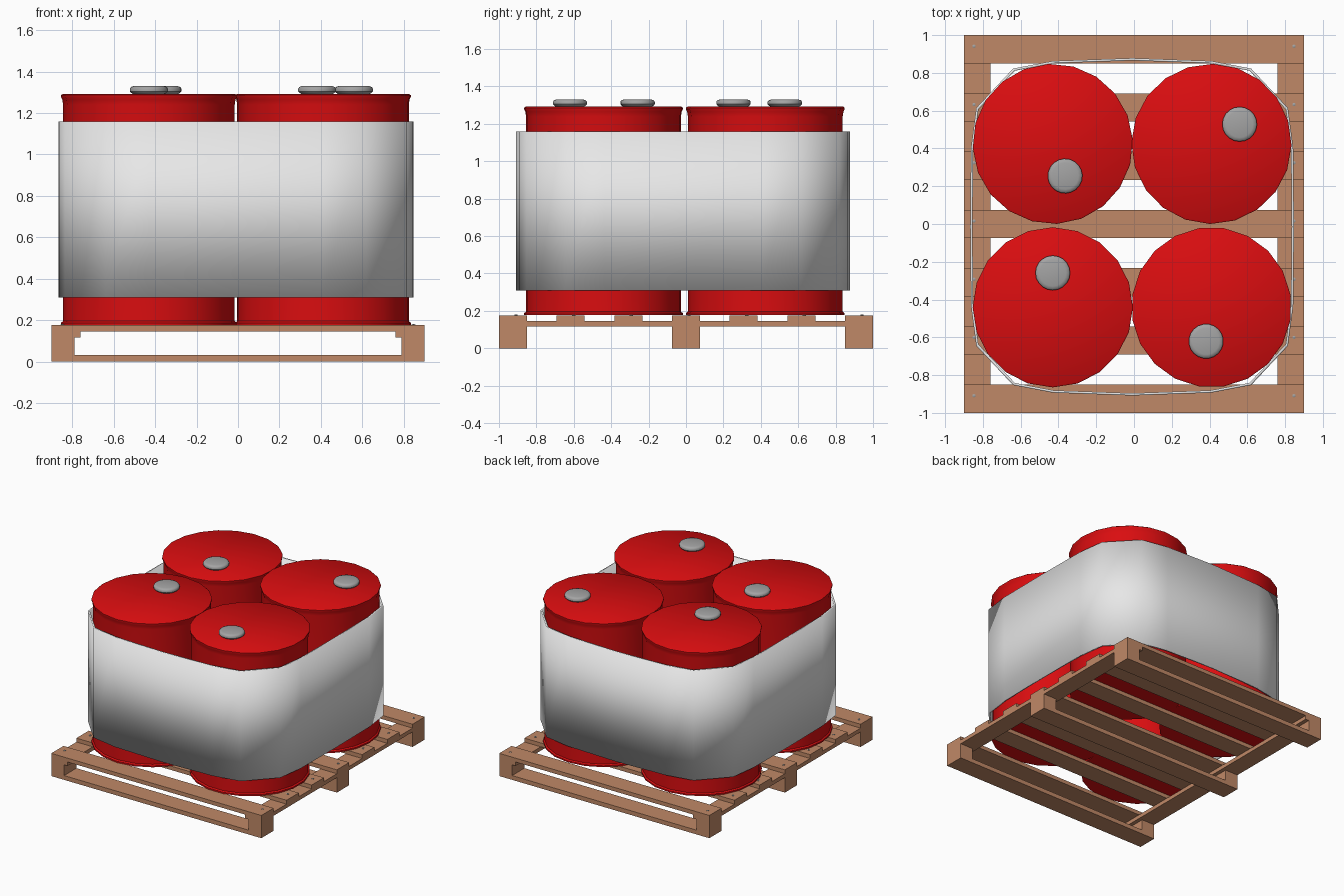
import bpy, bmesh, math

if "Cube" in bpy.data.objects:
    bpy.data.objects.remove(bpy.data.objects["Cube"])


def material(name, rgb):
    m = bpy.data.materials.new(name)
    m.diffuse_color = (*rgb, 1)
    m.use_nodes = True
    m.node_tree.nodes["Principled BSDF"].inputs["Base Color"].default_value = m.diffuse_color
    return m


WOOD = material("wood", (0.53, 0.25, 0.135))
RED = material("drum red", (0.70, 0.004, 0.005))
GREY = material("cap grey", (0.37, 0.37, 0.37))
FILM = material("wrap white", (0.82, 0.82, 0.82))


def finish(name, bm, mat, sharp_angle=None, smooth=True):
    bmesh.ops.recalc_face_normals(bm, faces=bm.faces)
    mesh = bpy.data.meshes.new(name)
    bm.to_mesh(mesh)
    bm.free()
    mesh.materials.append(mat)
    for p in mesh.polygons:
        p.use_smooth = smooth
    if sharp_angle:
        mesh.set_sharp_from_angle(angle=math.radians(sharp_angle))
    ob = bpy.data.objects.new(name, mesh)
    bpy.context.collection.objects.link(ob)
    return ob


def box(name, x0, x1, y0, y1, z0, z1):
    bm = bmesh.new()
    bmesh.ops.create_cube(bm, size=1)
    for v in bm.verts:
        v.co = ((x0 + x1) / 2 + v.co.x * (x1 - x0),
                (y0 + y1) / 2 + v.co.y * (y1 - y0),
                (z0 + z1) / 2 + v.co.z * (z1 - z0))
    finish(name, bm, WOOD, smooth=False)


def lathe(name, profile, sides, cx, cy, mat, turn=0.0):
    """Closed solid of revolution, flat at both ends."""
    bm = bmesh.new()
    rings = []
    for r, z in profile:
        rings.append([bm.verts.new((cx + r * math.cos(turn + math.tau * i / sides),
                                    cy + r * math.sin(turn + math.tau * i / sides), z))
                      for i in range(sides)])
    for a, b in zip(rings, rings[1:]):
        for i in range(sides):
            j = (i + 1) % sides
            bm.faces.new((a[i], a[j], b[j], b[i]))
    bm.faces.new(rings[0])
    bm.faces.new(rings[-1])
    finish(name, bm, mat, sharp_angle=40)


# Pallet: seven deck boards with a nail at each end
for k in range(7):
    y = -0.925 + k * 1.85 / 6
    box(f"deck_board_{k + 1}", -0.9, 0.9, y - 0.075, y + 0.075, 0.146, 0.176)
    for s in (-1, 1):
        lathe(f"nail_{k + 1}_{'left' if s < 0 else 'right'}",
              [(0.009, 0.17), (0.009, 0.179), (0.005, 0.181)], 8,
              s * 0.847, y + 0.016, GREY)

# Stringers under the deck
for s, side in ((-1, "left"), (1, "right")):
    x0, x1 = sorted((s * 0.76, s * 0.9))
    box(f"stringer_{side}", x0, x1, -1, 1, 0.116, 0.146)

# Blocks and bottom skids
for y, row in ((-0.925, "front"), (0, "middle"), (0.925, "back")):
    box(f"skid_{row}", -0.9, 0.9, y - 0.075, y + 0.075, 0, 0.033)
    for s, side in ((-1, "left"), (1, "right")):
        x0, x1 = sorted((s * 0.79, s * 0.9))
        box(f"block_{row}_{side}", x0, x1, y - 0.075, y + 0.075, 0.033, 0.116)

# Four drums, each turned so its cap sits in a different direction
DRUM = [(0.424, 0.177), (0.424, 0.188), (0.414, 0.196), (0.414, 1.24),
        (0.418, 1.265), (0.424, 1.278), (0.424, 1.286), (0.416, 1.292)]
CAP = [(0.07, 1.288), (0.086, 1.298), (0.092, 1.305), (0.092, 1.318),
       (0.086, 1.326), (0.07, 1.331)]
DRUMS = (("back_left", -0.43, 0.424, -69), ("back_right", 0.41, 0.424, 35),
         ("front_left", -0.43, -0.441, 90), ("front_right", 0.41, -0.441, -99))
for name, x, y, deg in DRUMS:
    a = math.radians(deg)
    lathe(f"drum_{name}", DRUM, 20, x, y, RED, a)
    lathe(f"drum_cap_{name}", CAP, 20, x + 0.182 * math.cos(a),
          y + 0.182 * math.sin(a), GREY, a)

# Film wrapped round the drums: one quadrant of the outline, mirrored round
quad = [(0.857, 0), (0.853, 0.42), (0.825, 0.63), (0.63, 0.838), (0.42, 0.878), (0, 0.893)]
loop = quad[:-1]
loop += [(-x, y) for x, y in reversed(quad[1:])]
loop += [(-x, -y) for x, y in quad[:-1]]
loop += [(x, -y) for x, y in reversed(quad[1:])]
bm = bmesh.new()
rings = []
for inset in (0, 0.012):
    for z in (0.31, 1.16):
        rings.append([bm.verts.new((x * (1 - inset / 0.87) - 0.01,
                                    y * (1 - inset / 0.87) - 0.015, z)) for x, y in loop])
lo, hi, lo_in, hi_in = rings
n = len(loop)
for a, b in ((lo, hi), (hi, hi_in), (hi_in, lo_in), (lo_in, lo)):
    for i in range(n):
        j = (i + 1) % n
        bm.faces.new((a[i], a[j], b[j], b[i]))
finish("stretch_wrap", bm, FILM)
